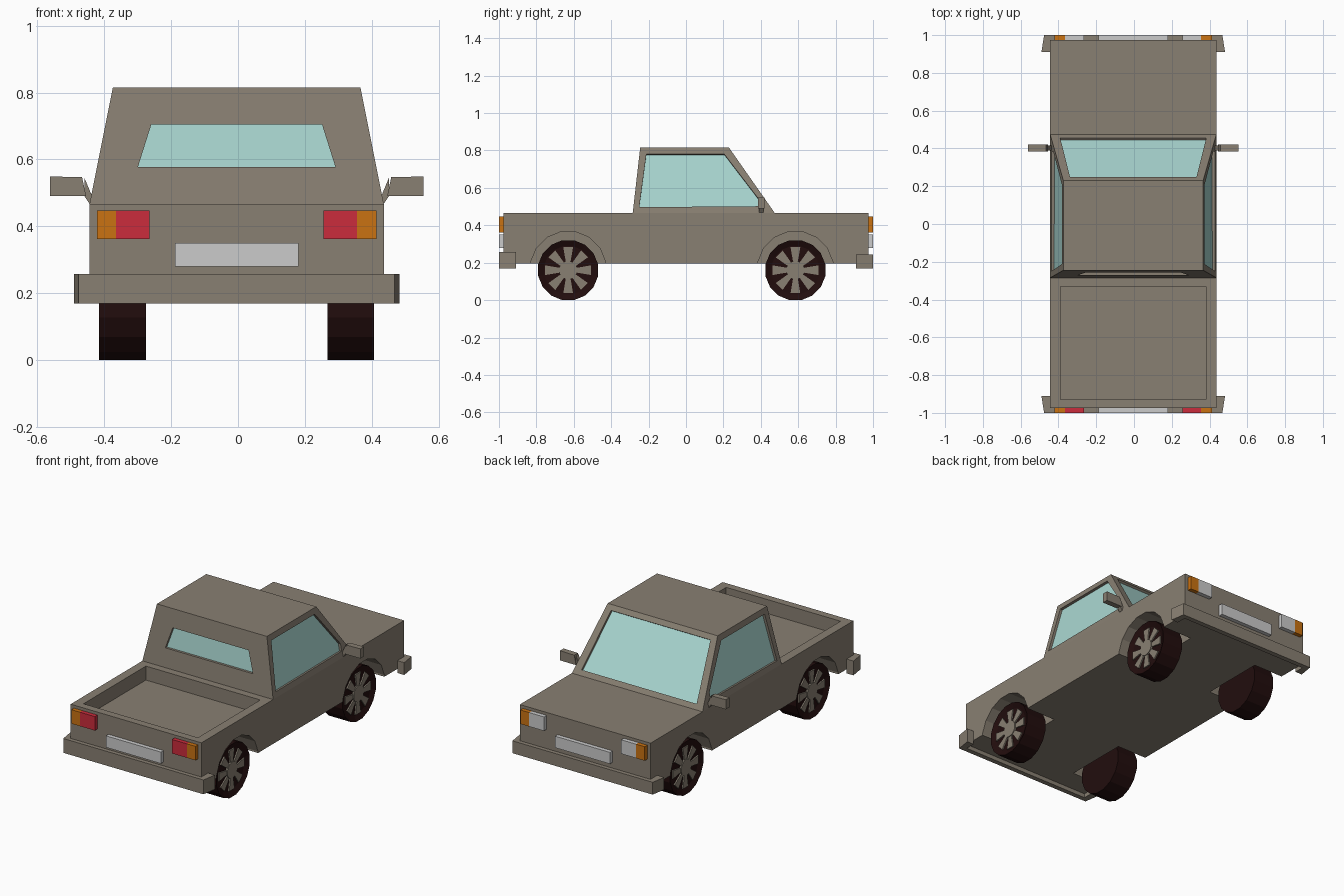
import bpy, bmesh, math
from mathutils import Vector, Matrix

cube = bpy.data.objects.get("Cube")
if cube:
    bpy.data.objects.remove(cube, do_unlink=True)

SHIFT = -0.004  # the whole truck sits a hair off the centre line


def material(name, r, g, b):
    m = bpy.data.materials.new(name)
    m.use_nodes = True
    m.diffuse_color = (r, g, b, 1)
    node = next(n for n in m.node_tree.nodes if n.type == 'BSDF_PRINCIPLED')
    node.inputs["Base Color"].default_value = (r, g, b, 1)
    node.inputs["Roughness"].default_value = 0.8
    return m


PAINT = material("taupe paint", 0.25, 0.215, 0.17)
GLASS = material("pale glass", 0.40, 0.68, 0.64)
RED = material("red lens", 0.60, 0.025, 0.045)
ORANGE = material("orange lens", 0.59, 0.17, 0.006)
WHITE = material("light grey", 0.60, 0.60, 0.60)
RUBBER = material("dark rubber", 0.016, 0.004, 0.004)


def finish(name, bm, *mats):
    bmesh.ops.remove_doubles(bm, verts=bm.verts, dist=1e-5)
    bmesh.ops.recalc_face_normals(bm, faces=bm.faces)
    bmesh.ops.translate(bm, verts=bm.verts, vec=(SHIFT, 0, 0))
    mesh = bpy.data.meshes.new(name)
    bm.to_mesh(mesh)
    bm.free()
    for m in mats:
        mesh.materials.append(m)
    ob = bpy.data.objects.new(name, mesh)
    bpy.context.collection.objects.link(ob)
    return ob


def add_box(bm, lo, hi):
    size = [h - l for l, h in zip(lo, hi)]
    mid = [(l + h) / 2 for l, h in zip(lo, hi)]
    bmesh.ops.create_cube(bm, size=1, matrix=Matrix.Translation(mid) @ Matrix.Diagonal((*size, 1)))


def box(name, lo, hi, mat):
    bm = bmesh.new()
    add_box(bm, lo, hi)
    return finish(name, bm, mat)


def add_prism(bm, points, depth):
    """Extrude a closed loop of 3D points along a vector."""
    face = bm.faces.new([bm.verts.new(p) for p in points])
    out = bmesh.ops.extrude_face_region(bm, geom=[face], use_keep_orig=True)
    verts = [v for v in out["geom"] if isinstance(v, bmesh.types.BMVert)]
    bmesh.ops.translate(bm, verts=verts, vec=depth)


def add_cylinder(bm, radius, width, centre, sides):
    # axis along x, with a flat side underneath
    turn = Matrix.Rotation(math.pi / 2, 4, 'Y') @ Matrix.Rotation(math.pi / sides, 4, 'Z')
    return bmesh.ops.create_cone(bm, cap_ends=True, segments=sides, radius1=radius, radius2=radius,
                                 depth=width, matrix=Matrix.Translation(centre) @ turn)["verts"]


def cut(target, cutter):
    mod = target.modifiers.new("cut", 'BOOLEAN')
    mod.operation = 'DIFFERENCE'
    mod.solver = 'EXACT'
    mod.object = cutter
    cutter.hide_render = True
    bpy.context.view_layer.objects.active = target
    bpy.ops.object.modifier_apply(modifier=mod.name)
    bpy.data.objects.remove(cutter, do_unlink=True)


# Lower body with open bed and wheel wells
AXLES = {"rear": -0.63, "front": 0.585}
SIDES = {"left": 1, "right": -1}
WHEEL_Z = 0.16
body = box("body", (-0.44, -0.975, 0.195), (0.44, 0.975, 0.465), PAINT)
cut(body, box("bed_cutter", (-0.385, -0.93, 0.38), (0.385, -0.33, 0.6), PAINT))
wells = bmesh.new()
for y in AXLES.values():
    for s in SIDES.values():
        add_cylinder(wells, 0.204, 0.3, (s * 0.39, y, 0.165), 16)
cut(body, finish("well_cutter", wells, PAINT))

# Cab: four sloping walls with recessed windows, and a roof
Z0, Z1 = 0.465, 0.815


def slope(low, high, z):
    return low + (high - low) * (z - Z0) / (Z1 - Z0)


def rear_y(z):
    return slope(-0.285, -0.245, z)


def front_y(z):
    return slope(0.475, 0.23, z)


def side_x(z):
    return slope(0.44, 0.37, z)


def corner(sx, end, z):
    return Vector((sx * side_x(z), end(z), z))


def add_wall(bm, outer, inner, inward):
    def face(points, index=0):
        unique = [p for i, p in enumerate(points) if p not in points[:i]]
        bm.faces.new([bm.verts.new(p) for p in unique]).material_index = index
    deep = [p + Vector(inward) for p in inner]
    for i in range(len(inner)):
        j = (i + 1) % len(inner)
        face([outer[i], outer[j], inner[j], inner[i]])
        face([inner[i], inner[j], deep[j], deep[i]])
    face(deep, 1)


def end_wall(bm, end, low, high, inward):
    """Window given as (half width, height) at its bottom and top."""
    outer = [corner(-1, end, Z0), corner(1, end, Z0), corner(1, end, Z1), corner(-1, end, Z1)]
    inner = [Vector((s * w, end(z), z)) for s, (w, z) in ((-1, low), (1, low), (1, high), (-1, high))]
    add_wall(bm, outer, inner, inward)


cab = bmesh.new()
end_wall(cab, rear_y, (0.295, 0.578), (0.255, 0.705), (0, 0.015, 0))
end_wall(cab, front_y, (0.387, 0.492), (0.335, 0.788), (0, -0.012, -0.008))
window = [(-0.25, 0.497), (0.385, 0.502), (0.385, 0.545), (0.205, 0.78), (-0.212, 0.78)]
for s in SIDES.values():
    outer = [corner(s, rear_y, Z0), corner(s, front_y, Z0), corner(s, front_y, Z0),
             corner(s, front_y, Z1), corner(s, rear_y, Z1)]
    add_wall(cab, outer, [Vector((s * side_x(z), y, z)) for y, z in window], (-s * 0.015, 0, -0.003))
cab.faces.new([cab.verts.new(corner(s, e, Z1)) for s, e in
               ((-1, rear_y), (1, rear_y), (1, front_y), (-1, front_y))])
finish("cab", cab, PAINT, GLASS)

# Bumpers wrap around the body corners
for name, f, z0, z1 in (("rear", -1, 0.17, 0.257), ("front", 1, 0.17, 0.245)):
    half = [(0.472, 1.0), (0.486, 0.91), (0.44, 0.91), (0.44, 0.97)]
    plan = half + [(-x, y) for x, y in reversed(half)]
    bm = bmesh.new()
    add_prism(bm, [(x, f * y, z0) for x, y in plan], (0, 0, z1 - z0))
    finish(name + "_bumper", bm, PAINT)

# Lamps and number plates at both ends
for name, f, lens in (("rear", -1, RED), ("front", 1, WHITE)):
    y0, y1 = sorted((f * 0.97, f * 1.0))
    box(name + "_plate", (-0.185, y0, 0.28), (0.185, y1, 0.35), WHITE)
    for side, s in SIDES.items():
        for part, a, b, mat in (("lamp", 0.26, 0.36, lens), ("indicator", 0.36, 0.418, ORANGE)):
            x0, x1 = sorted((s * a, s * b))
            box(f"{name}_{side}_{part}", (x0, y0, 0.362), (x1, y1, 0.447), mat)

# Door mirrors: a thin arm rising into a block
for side, s in SIDES.items():
    bm = bmesh.new()
    arm = [(0.43, 0.465), (0.44, 0.468), (0.455, 0.49), (0.455, 0.545), (0.43, 0.485)]
    head = [(0.45, 0.49), (0.558, 0.49), (0.558, 0.549), (0.462, 0.547)]
    add_prism(bm, [(s * x, 0.39, z) for x, z in arm], (0, 0.025, 0))
    add_prism(bm, [(s * x, 0.385, z) for x, z in head], (0, 0.035, 0))
    finish(side + "_mirror", bm, PAINT)

# Wheels: dished tyre with a hub and eight flared spokes
for axle, y in AXLES.items():
    for side, s in SIDES.items():
        name = f"{axle}_{side}"
        bm = bmesh.new()
        add_cylinder(bm, WHEEL_Z / math.cos(math.pi / 16), 0.14, (s * 0.341, y, WHEEL_Z), 16)
        bm.normal_update()
        outside = [f for f in bm.faces if f.normal.x * s > 0.9]
        bmesh.ops.inset_region(bm, faces=outside, thickness=0.032)
        bmesh.ops.translate(bm, verts=outside[0].verts, vec=(-s * 0.015, 0, 0))
        finish(name + "_tyre", bm, RUBBER)

        bm = bmesh.new()
        add_cylinder(bm, 0.05, 0.02, (s * 0.398, y, WHEEL_Z), 16)
        for k in range(8):
            turn = Matrix.Rotation(k * math.pi / 4, 3, 'X')
            spoke = [(-0.012, 0.04), (0.012, 0.04), (0.026, 0.123), (-0.026, 0.123)]
            points = [turn @ Vector((0, a, r)) + Vector((s * 0.392, y, WHEEL_Z)) for a, r in spoke]
            add_prism(bm, points, (s * 0.012, 0, 0))
        finish(name + "_rim", bm, PAINT)
